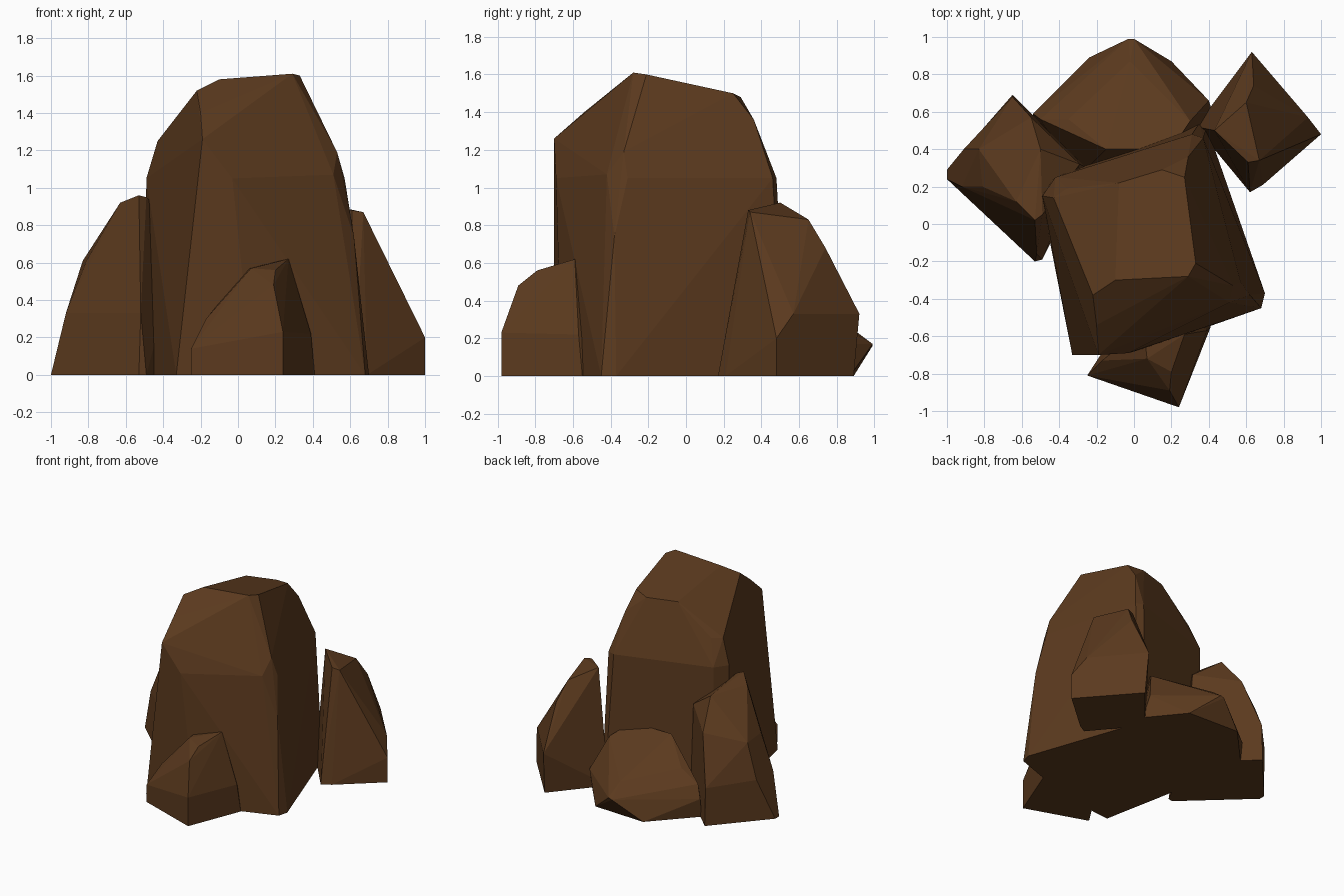
import bpy, bmesh, math

brown = bpy.data.materials.new("brown_stone")
brown.diffuse_color = (0.105, 0.042, 0.013, 1)


def rock(name, base, corners):
    """Faceted boulder: convex hull of a flat base outline plus chiselled corners."""
    bm = bmesh.new()
    for p in [(x, y, 0.0) for x, y in base] + corners:
        bm.verts.new(p)
    hull = bmesh.ops.convex_hull(bm, input=bm.verts)
    junk = {v for v in hull["geom_interior"] + hull["geom_unused"]
            if isinstance(v, bmesh.types.BMVert)}
    bmesh.ops.delete(bm, geom=list(junk), context="VERTS")
    # merge nearly coplanar triangles into broad flat facets
    bmesh.ops.dissolve_limit(bm, angle_limit=math.radians(4),
                             verts=bm.verts, edges=bm.edges)
    bmesh.ops.recalc_face_normals(bm, faces=bm.faces)
    mesh = bpy.data.meshes.new(name)
    bm.to_mesh(mesh)
    bm.free()
    mesh.materials.append(brown)
    obj = bpy.data.objects.new(name, mesh)
    bpy.context.collection.objects.link(obj)
    return obj


# tall central boulder
rock("main_boulder",
     [(-0.33, -0.70), (0.08, -0.66), (0.68, -0.45), (0.70, -0.37),
      (0.39, 0.52), (0.35, 0.54), (-0.42, 0.26), (-0.50, 0.16)],
     [(-0.20, -0.71, 1.05), (-0.03, -0.69, 1.05), (-0.19, -0.70, 1.26),
      (-0.20, -0.54, 1.40), (-0.22, -0.38, 1.52), (-0.10, -0.30, 1.58),
      (0.29, -0.28, 1.61), (0.33, -0.21, 1.60),
      (0.53, -0.33, 1.19), (0.57, -0.31, 1.05), (0.51, -0.42, 1.07),
      (0.62, -0.38, 0.74),
      (0.27, 0.25, 1.50), (0.15, 0.29, 1.48), (-0.08, 0.22, 1.48),
      (0.29, 0.36, 1.36), (0.31, 0.48, 1.05), (0.37, 0.46, 1.05),
      (-0.36, 0.19, 1.25), (-0.43, 0.14, 1.25),
      (-0.49, 0.15, 1.05), (-0.42, 0.25, 1.05)])

# left boulder
rock("left_boulder",
     [(-1.0, 0.29), (-1.0, 0.24), (-0.53, -0.20), (-0.49, -0.19),
      (-0.25, 0.30), (-0.65, 0.69)],
     [(-0.91, 0.40, 0.33), (-0.92, 0.20, 0.33), (-0.52, -0.16, 0.33),
      (-0.65, 0.68, 0.30), (-0.81, 0.20, 0.61), (-0.83, 0.40, 0.61),
      (-0.55, 0.57, 0.68), (-0.63, 0.12, 0.92), (-0.53, 0.02, 0.96),
      (-0.49, 0.05, 0.95), (-0.50, 0.40, 0.90), (-0.29, 0.32, 0.75)])

# right boulder
rock("right_boulder",
     [(0.62, 0.17), (0.69, 0.21), (1.0, 0.48), (0.64, 0.89), (0.33, 0.52)],
     [(1.0, 0.48, 0.20), (0.93, 0.57, 0.33), (0.63, 0.92, 0.33),
      (0.64, 0.74, 0.68), (0.60, 0.65, 0.83), (0.67, 0.34, 0.87),
      (0.61, 0.33, 0.88), (0.43, 0.50, 0.92)])

# small front boulder
rock("front_boulder",
     [(-0.25, -0.81), (0.24, -0.98), (0.41, -0.55), (0.30, -0.37), (-0.05, -0.50)],
     [(-0.25, -0.81, 0.14), (0.24, -0.98, 0.23), (0.19, -0.89, 0.48),
      (0.20, -0.79, 0.56), (0.07, -0.72, 0.57), (0.27, -0.59, 0.62),
      (0.39, -0.57, 0.22), (-0.17, -0.73, 0.30), (0.05, -0.55, 0.57)])

# low back boulder with an undercut rear edge
rock("back_boulder",
     [(-0.54, 0.57), (-0.24, 0.89), (0.20, 0.87), (0.42, 0.60),
      (0.30, 0.35), (-0.30, 0.25)],
     [(-0.03, 0.99, 0.16), (0.0, 0.99, 0.17), (-0.02, 0.87, 0.26),
      (-0.54, 0.59, 0.15), (0.40, 0.66, 0.17), (-0.35, 0.56, 0.34),
      (-0.50, 0.56, 0.25), (0.30, 0.55, 0.42), (-0.15, 0.40, 0.50),
      (0.20, 0.40, 0.50)])
